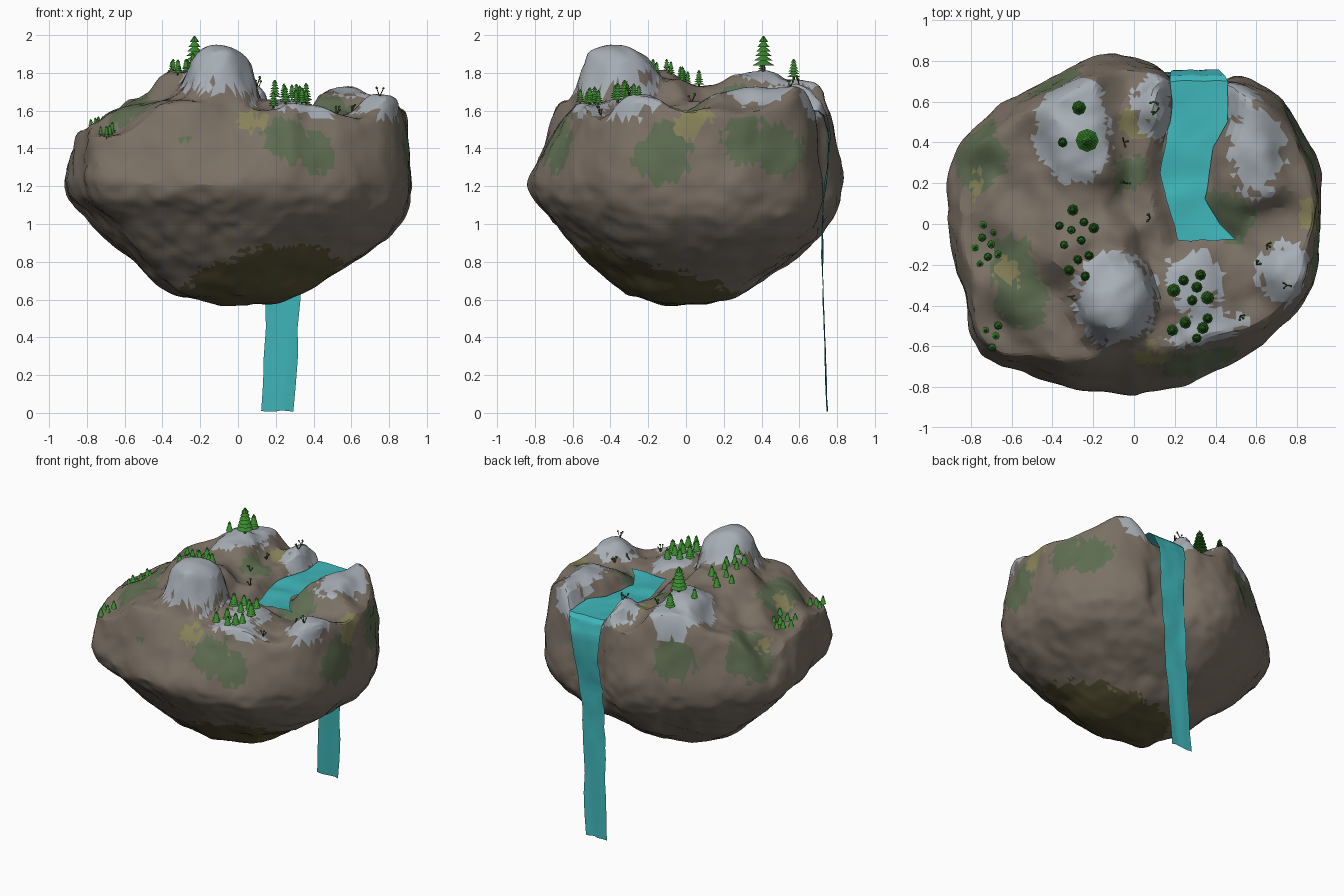
import bpy, bmesh, math, random
from mathutils import Vector, Matrix, noise
from mathutils.bvhtree import BVHTree

random.seed(4)
if "Cube" in bpy.data.objects:
    bpy.data.objects.remove(bpy.data.objects["Cube"])


def material(name, color):
    mat = bpy.data.materials.new(name)
    mat.use_nodes = True
    mat.diffuse_color = (*color, 1)
    bsdf = mat.node_tree.nodes["Principled BSDF"]
    bsdf.inputs["Base Color"].default_value = (*color, 1)
    bsdf.inputs["Roughness"].default_value = 0.9
    return mat


earth = material("earth", (.2, .165, .13))
rock = material("rock", (.38, .42, .46))
grass = material("grass", (.115, .155, .085))
dry = material("dry_grass", (.25, .23, .1))
moss = material("moss", (.1, .085, .035))
water = material("water", (.05, .47, .49))
leaf = material("leaf", (.04, .25, .025))
bark = material("bark", (.09, .05, .03))


def add_object(name, bm, mats, smooth=None):
    mesh = bpy.data.meshes.new(name)
    bm.to_mesh(mesh)
    bm.free()
    for m in mats:
        mesh.materials.append(m)
    ob = bpy.data.objects.new(name, mesh)
    bpy.context.collection.objects.link(ob)
    if smooth:
        bpy.ops.object.select_all(action='DESELECT')
        ob.select_set(True)
        bpy.context.view_layer.objects.active = ob
        bpy.ops.object.shade_smooth_by_angle(angle=math.radians(smooth))


def lerp(a, b, t):
    return a + (b - a) * t


def ease(t):
    t = min(max(t, 0), 1)
    return t * t * (3 - 2 * t)


def around(values, angle):
    """Periodic lookup in evenly spaced values."""
    s = (angle / math.tau) % 1 * len(values)
    i = int(s) % len(values)
    return lerp(values[i], values[(i + 1) % len(values)], ease(s - int(s)))


def along(table, s):
    """Linear lookup in rows sorted by their first column."""
    for a, b in zip(table, table[1:]):
        if s <= b[0]:
            t = max(0, (s - a[0]) / (b[0] - a[0]))
            return [lerp(p, q, t) for p, q in zip(a[1:], b[1:])]
    return list(table[-1][1:])


# Plan outline every 20 degrees from +x, cliff edge every 30
outline = [.92, .95, .95, .88, .8, .84, .83, .89, .96,
           .92, .89, .99, .89, .84, .84, .83, .88, .93]
rim = [.95, .94, .92, .92, .87, .88, .92, .97, .86, .73, .78, .92]
# Underside heights with the radius share of the steep and the full side
underside = [(.565, 0, 0), (.58, .17, .17), (.62, .36, .37), (.72, .5, .52), (.82, .62, .7),
             (.93, .72, .88), (1.04, .84, .97), (1.13, .96, .99), (1.22, 1, 1)]

# Terrain heights
spots = [(-.85, .2, 1.42), (-.75, -.1, 1.49), (-.7, -.55, 1.46), (-.67, .15, 1.55),
         (-.55, -.05, 1.67), (-.5, -.35, 1.64), (-.32, -.15, 1.81), (-.3, -.5, 1.65),
         (-.55, .35, 1.61), (-.3, .4, 1.81), (-.25, .6, 1.76), (-.2, .3, 1.79),
         (-.25, .1, 1.74), (-.12, -.08, 1.76), (0, .7, 1.58), (0, .4, 1.65), (.02, .1, 1.64),
         (.1, .6, 1.75), (.58, .35, 1.72), (.5, .65, 1.73), (.65, .2, 1.69),
         (.8, .3, 1.59), (.7, 0, 1.57), (.75, -.25, 1.69), (.6, -.4, 1.55),
         (.5, -.2, 1.57), (.3, -.3, 1.67), (.35, -.56, 1.64), (.1, -.1, 1.62), (.1, -.6, 1.6)]
# River: y, centre x, half width
river = [(-.08, .36, .14), (0, .31, .11), (.12, .25, .1), (.25, .25, .12),
         (.38, .27, .12), (.5, .32, .14), (.7, .32, .14)]


def ground(x, y):
    total = weight = 0
    for sx, sy, sz in spots:
        w = 1 / ((x - sx) ** 2 + (y - sy) ** 2 + .003) ** 2
        total, weight = total + w * sz, weight + w
    z = total / weight
    # Large boulder
    d = ((x + .1) / .2) ** 2 + ((y + .36) / .23) ** 2
    if d < 1:
        z = max(z, 1.64 + .32 * (1 - d) ** .38)
    # River bed
    cx, half = along(river, y)
    bank = ease((abs(x - cx) - half + .01) / .07)
    if y < -.08:
        bank = max(bank, ease((-.08 - y) / .06))
    return lerp(1.54, z, bank)


def shape(d):
    """Map a direction on the unit sphere onto the island."""
    a, p = math.atan2(d.y, d.x), math.acos(max(-1, min(1, d.z))) / (math.pi / 2)
    R, edge, cut = around(outline, a), around(rim, a), .76
    ca, sa = math.cos(a) * R, math.sin(a) * R
    if p < cut:
        f = edge * p / cut
        z = ground(f * ca, f * sa)
    elif p < 1:
        t = (p - cut) / (1 - cut)
        f = lerp(edge, 1, t ** .9)
        z = lerp(ground(edge * ca, edge * sa), 1.22, t ** 1.1)
    else:
        rows = [(i / (len(underside) - 1), *row) for i, row in enumerate(underside)]
        z, steep, full = along(rows, 2 - p)
        f = lerp(steep, full, .5 + .5 * math.cos(a - math.pi / 4))
    v = Vector((f * ca, f * sa, z))
    # Notch behind the waterfall
    if v.y > .69:
        v.y = lerp(.69, v.y, ease((abs(v.x - .31) - .12) / .06))
    return v


# Bare rock on the heights: centre x, y and radii
rocks = [(-.09, -.36, .2, .23), (-.3, .46, .19, .26), (.1, .6, .1, .18), (.6, .36, .13, .22),
         (.52, .64, .09, .12), (.3, -.28, .13, .16), (.38, -.53, .2, .1), (.74, -.25, .13, .15)]
# Plant cover: centre and radius
grassy = [(-.55, -.38, 1.62, .15), (-.6, -.2, 1.6, .14), (-.75, .33, 1.45, .18), (-.04, .25, 1.65, .1),
          (.45, .05, 1.6, .15), (.27, -.7, 1.45, .13), (.42, -.66, 1.38, .12), (-.27, -.64, 1.43, .11),
          (.9, -.12, 1.37, .15), (.82, .3, 1.43, .13), (.78, .48, 1.38, .14), (-.4, .7, 1.45, .14)]
dried = [(-.62, -.23, 1.6, .08), (-.75, .18, 1.45, .07), (.06, -.62, 1.53, .09),
         (.88, .03, 1.55, .1), (0, .5, 1.63, .08)]


def cover(c):
    """Material slot for a face centre."""
    if c.z < .9 and math.hypot(c.x - .12, c.y + .15) < .42:
        return 4
    for slot, patches in ((3, dried), (2, grassy)):
        if any((c - Vector(at)).length < r for *at, r in patches):
            return slot
    high = c.z > 1.57 and any(((c.x - x) / rx) ** 2 + ((c.y - y) / ry) ** 2 < 1 for x, y, rx, ry in rocks)
    return 1 if high else 0


# Island body, softened along its creases and then roughened
bm = bmesh.new()
bmesh.ops.create_icosphere(bm, subdivisions=6, radius=1)
for v in bm.verts:
    v.co = shape((v.co + noise.noise_vector(v.co * 19) * .012).normalized())
for i in range(4):
    bmesh.ops.smooth_vert(bm, verts=bm.verts, factor=.5, use_axis_x=True, use_axis_y=True, use_axis_z=True)
for v in bm.verts:
    v.co += noise.noise_vector(v.co * 5) * .018 + noise.noise_vector(v.co * 13) * .01
bmesh.ops.recalc_face_normals(bm, faces=bm.faces)
for f in bm.faces:
    c = f.calc_center_median()
    f.material_index = cover(c + noise.cell_vector(c * 16) * .06 - Vector((.03, .03, .03)))
surface = BVHTree.FromBMesh(bm)
add_object("island", bm, [earth, rock, grass, dry, moss], 20)


def drop(x, y):
    return surface.ray_cast(Vector((x, y, 3)), Vector((0, 0, -1)))[0]


# River and waterfall as one ribbon: centre, half width
path = [(x, y, 1.6, w) for y, x, w in river]
path += [(.31, .73, 1.57, .13), (.3, .755, 1.48, .115), (.29, .75, 1.3, .1), (.27, .725, 1.1, .095),
         (.25, .72, .9, .095), (.24, .725, .6, .09), (.215, .75, .01, .085)]
bm = bmesh.new()
rows, cols, steps = [], 6, 4
for k, (a, b) in enumerate(zip(path, path[1:])):
    for j in range(steps + (k == len(path) - 2)):
        x, y, z, w = [lerp(p, q, j / steps) for p, q in zip(a, b)]
        row = []
        for c in range(cols):
            co = Vector((x + w * (2 * c / (cols - 1) - 1), y, z))
            co += noise.noise_vector(Vector((c * .7, y * 9, z * 9))) * .012
            co.z = max(co.z, 0)
            row.append(bm.verts.new(co))
        rows.append(row)
for r, s in zip(rows, rows[1:]):
    for c in range(cols - 1):
        bm.faces.new((r[c], r[c + 1], s[c + 1], s[c]))
add_object("river_and_waterfall", bm, [water], 30)


def cone(bm, base, axis, r1, r2, sides, slot):
    turn = axis.to_track_quat('Z', 'Y').to_matrix().to_4x4()
    made = bmesh.ops.create_cone(bm, cap_ends=True, segments=sides, radius1=r1, radius2=r2, depth=axis.length,
                                 matrix=Matrix.Translation(base + axis / 2) @ turn)
    for f in {f for v in made["verts"] for f in v.link_faces}:
        f.material_index = slot


def pine(bm, x, y, height, tiers=6):
    base, up = drop(x, y) - Vector((0, 0, .008)), Vector((0, 0, height))
    cone(bm, base, up * .9, height * .05, height * .02, 6, 1)
    for i in range(tiers):
        t = i / tiers
        cone(bm, base + up * (.18 + .7 * t), up * .15, height * lerp(.27, .09, t), height * .02, 8, 0)


# Summit pines
bm = bmesh.new()
for x, y, height in [(-.23, .41, .21), (-.27, .57, .13), (-.35, .4, .09)]:
    pine(bm, x, y, height)
add_object("summit_pines", bm, [leaf, bark])

# Pine groves: centre, radii, count, height
groves = {"ridge_pines": (-.28, -.08, .1, .2, 11, .09), "bowl_pines": (.28, -.31, .1, .1, 6, .11),
          "front_pines": (.3, -.51, .12, .07, 5, .1), "slope_pines": (-.72, -.1, .08, .11, 8, .07),
          "corner_pines": (-.7, -.55, .06, .07, 4, .07)}
for name, (cx, cy, rx, ry, count, height) in groves.items():
    bm = bmesh.new()
    for i in range(count):
        a, r = i * 2.4, math.sqrt((i + .5) / count)
        pine(bm, cx + rx * r * math.cos(a), cy + ry * r * math.sin(a), height * random.uniform(.85, 1.15))
    add_object(name, bm, [leaf, bark])

# Sparse shrubs with leaning stems and leaf tufts
bm = bmesh.new()
for x, y in [(.1, .6), (.11, .55), (-.05, .4), (-.04, .2), (.08, .03), (.65, -.1), (.6, -.2), (.52, -.45), (.75, -.3)]:
    base = drop(x, y) - Vector((0, 0, .005))
    for i in range(3):
        a = random.uniform(0, math.tau)
        tip = Vector((math.cos(a) * .02, math.sin(a) * .02, random.uniform(.025, .05)))
        cone(bm, base, tip, .003, .002, 4, 1)
        bmesh.ops.create_icosphere(bm, subdivisions=1, radius=.007, matrix=Matrix.Translation(base + tip))
add_object("shrubs", bm, [leaf, bark])
